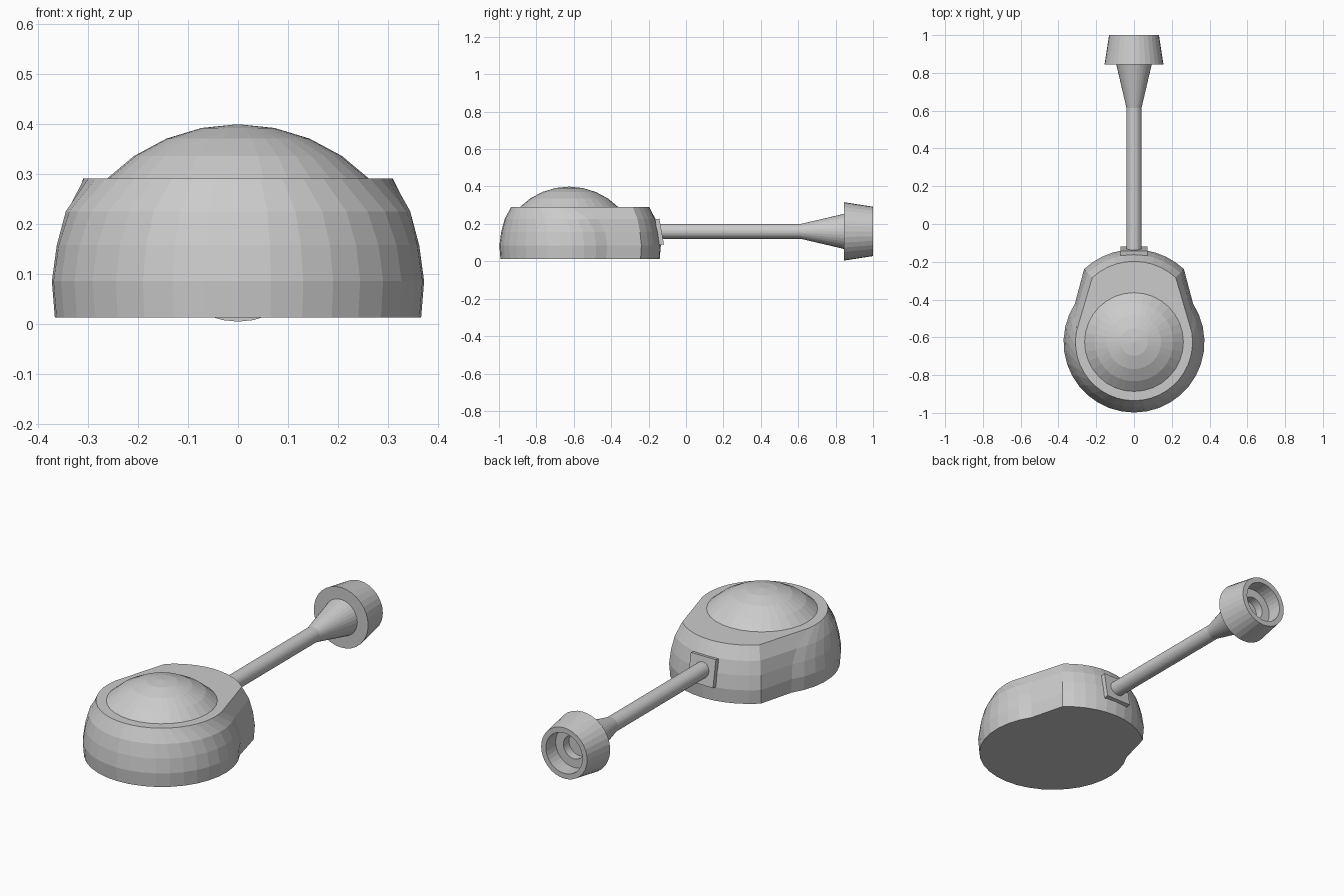
import bpy, bmesh
from math import sin, cos, pi, radians, sqrt
from mathutils import Matrix, Vector

if "Cube" in bpy.data.objects:
    bpy.data.objects.remove(bpy.data.objects["Cube"])


def finish(name, bm):
    bmesh.ops.recalc_face_normals(bm, faces=bm.faces)
    mesh = bpy.data.meshes.new(name)
    bm.to_mesh(mesh)
    bm.free()
    obj = bpy.data.objects.new(name, mesh)
    bpy.context.collection.objects.link(obj)
    return obj


def loft(name, rings, cap_start=True, cap_end=True):
    bm = bmesh.new()
    loops = [[bm.verts.new(p) for p in ring] for ring in rings]
    n = len(loops[0])
    for a, b in zip(loops, loops[1:]):
        for i in range(n):
            j = (i + 1) % n
            bm.faces.new((a[i], a[j], b[j], b[i]))
    if cap_start:
        bm.faces.new(loops[0])
    if cap_end:
        bm.faces.new(loops[-1])
    return finish(name, bm)


def circle(r, seg=32):
    return [(r * cos(2 * pi * i / seg), r * sin(2 * pi * i / seg)) for i in range(seg)]


def lathe_y(name, profile, z=0.16, **kw):
    return loft(name, [[(a, y, z + b) for a, b in circle(r)] for r, y in profile], **kw)


# Body: round front merging into a wider-radius heel with side corners
def outline(r, z, end):
    half = []
    for i in range(13):
        a = radians(-90 + (end + 90) * i / 12)
        half.append((r * cos(a), -0.625 + r * sin(a), z))
    heel = r + 0.0145
    for i in range(6):
        a = radians(43 * (1 - i / 5))
        half.append((heel * sin(a), -0.522 + heel * cos(a), z))
    return half + [(-x, y, h) for x, y, h in half[-2:0:-1]]


levels = [(0.367, 0.012, 33), (0.373, 0.085, 33), (0.363, 0.157, 32),
          (0.345, 0.225, 27), (0.31, 0.291, 10)]
loft("body", [outline(*lv) for lv in levels])

# Dome: cap of a sphere rising out of the flat top
R, base = 0.374, 0.025
dome = []
for deg in (46, 33.75, 22.5, 11.25, 0.5):
    a = radians(deg)
    dome.append([(x, y - 0.625, base + R * cos(a)) for x, y in circle(R * sin(a))])
loft("dome", dome)

# Mounting plate, leaning with the heel
bm = bmesh.new()
bmesh.ops.create_cube(bm, size=1, matrix=Matrix.Translation((0, -0.142, 0.157))
                      @ Matrix.Rotation(radians(10), 4, 'X')
                      @ Matrix.Diagonal((0.144, 0.024, 0.14, 1)))
finish("mounting_plate", bm)

# Rod with flared end
lathe_y("rod", [(0.04, -0.17), (0.04, 0.615), (0.095, 0.85)])

# Hollow cup with a stepped recess
lathe_y("cup", [(0.09, 0.845), (0.156, 0.845), (0.132, 1.0), (0.105, 1.0),
                (0.105, 0.92), (0.06, 0.92), (0.06, 0.875)], cap_start=False)
